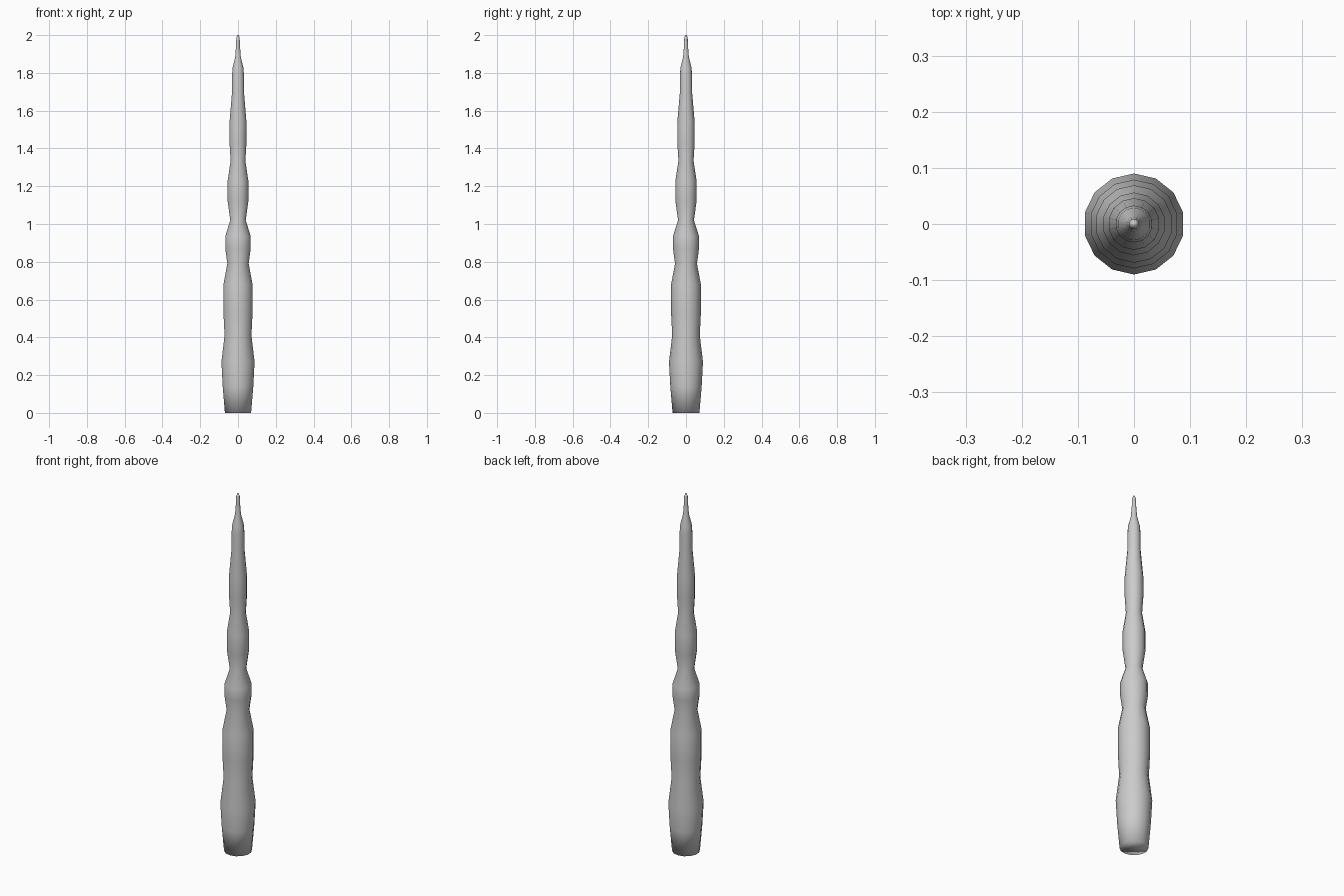
import bpy, bmesh, math

if "Cube" in bpy.data.objects:
    bpy.data.objects.remove(bpy.data.objects["Cube"])

SIDES = 14

# radius / height profile of the lumpy tapering spike
profile = [
    (0.071, 0.0), (0.083, 0.14), (0.090, 0.27), (0.073, 0.41),
    (0.079, 0.53), (0.079, 0.68), (0.058, 0.79), (0.069, 0.87),
    (0.069, 0.935), (0.042, 1.02), (0.056, 1.12), (0.056, 1.23),
    (0.040, 1.335), (0.046, 1.43), (0.046, 1.54), (0.033, 1.69),
    (0.033, 1.78), (0.029, 1.83), (0.015, 1.885), (0.011, 1.94),
    (0.009, 1.985), (0.004, 2.0),
]

bm = bmesh.new()
# stacked rings, one corner facing +y
rings = []
for r, z in profile:
    ring = []
    for i in range(SIDES):
        a = math.pi / 2 + 2 * math.pi * i / SIDES
        ring.append(bm.verts.new((r * math.cos(a), r * math.sin(a), z)))
    rings.append(ring)

# side walls
for low, high in zip(rings, rings[1:]):
    for i in range(SIDES):
        j = (i + 1) % SIDES
        bm.faces.new((low[i], low[j], high[j], high[i]))

# base and tip caps
bm.faces.new(rings[0][::-1])
bm.faces.new(rings[-1])

for f in bm.faces:
    f.smooth = True

mesh = bpy.data.meshes.new("icicle_spike")
bm.to_mesh(mesh)
bm.free()
bpy.context.collection.objects.link(bpy.data.objects.new("icicle_spike", mesh))
